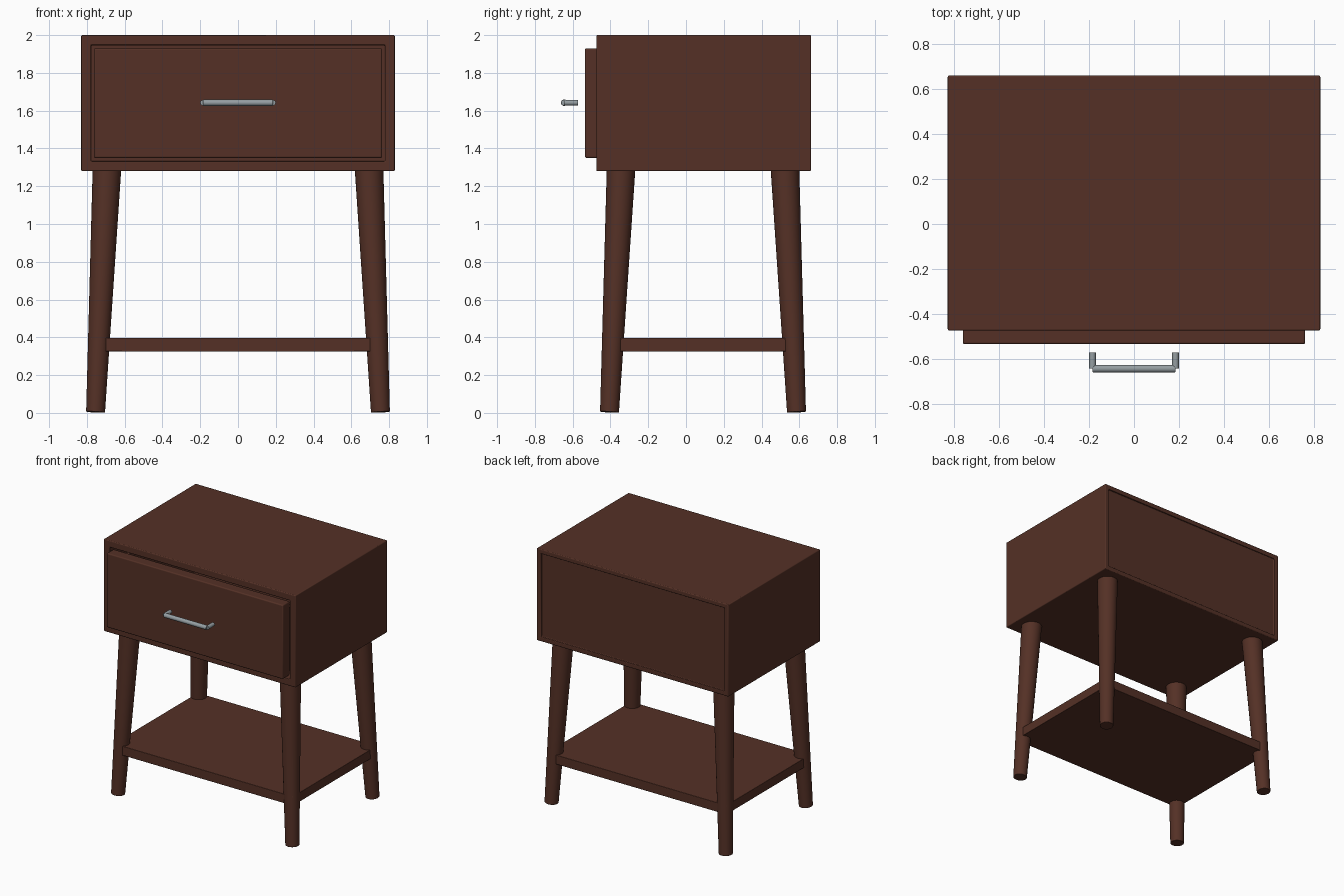
import bpy, bmesh
from math import radians
from mathutils import Vector

if "Cube" in bpy.data.objects:
    bpy.data.objects.remove(bpy.data.objects["Cube"], do_unlink=True)


def make_material(name, rgb):
    mat = bpy.data.materials.new(name)
    mat.use_nodes = True
    mat.diffuse_color = (*rgb, 1)
    mat.node_tree.nodes["Principled BSDF"].inputs["Base Color"].default_value = (*rgb, 1)
    return mat


WOOD = make_material("dark brown wood", (0.089, 0.030, 0.019))
METAL = make_material("grey metal", (0.30, 0.34, 0.36))


def finish(bm, name, mat, bevel=0):
    bmesh.ops.recalc_face_normals(bm, faces=bm.faces)
    mesh = bpy.data.meshes.new(name)
    bm.to_mesh(mesh)
    bm.free()
    obj = bpy.data.objects.new(name, mesh)
    bpy.context.collection.objects.link(obj)
    mesh.materials.append(mat)
    if bevel:
        mod = obj.modifiers.new("rounded edges", "BEVEL")
        mod.width, mod.segments = bevel, 3
        mod.limit_method = "ANGLE"
    bpy.ops.object.select_all(action="DESELECT")
    obj.select_set(True)
    bpy.context.view_layer.objects.active = obj
    bpy.ops.object.shade_smooth_by_angle(angle=radians(35))
    return obj


def box_bmesh(low, high):
    bm = bmesh.new()
    bmesh.ops.create_cube(bm, size=1)
    low, high = Vector(low), Vector(high)
    for v in bm.verts:
        v.co = (low + high) / 2 + v.co * (high - low)
    return bm


def recess(bm, direction, border, depth):
    """Inset the face looking along direction and sink it into the box."""
    direction = Vector(direction)
    face = max(bm.faces, key=lambda f: f.calc_center_median().dot(direction))
    bmesh.ops.inset_region(bm, faces=[face], thickness=border, use_even_offset=True)
    sunk = bmesh.ops.extrude_discrete_faces(bm, faces=[face])["faces"][0]
    bmesh.ops.translate(bm, verts=sunk.verts, vec=-direction * depth)


def rod(name, start, end, r_start, r_end, mat, sides=32, bevel=0):
    start, end = Vector(start), Vector(end)
    axis = end - start
    bm = bmesh.new()
    bmesh.ops.create_cone(bm, cap_ends=True, segments=sides, radius1=r_start,
                          radius2=r_end, depth=axis.length)
    turn = axis.to_track_quat("Z", "Y")
    for v in bm.verts:
        v.co = (start + end) / 2 + turn @ v.co
    return finish(bm, name, mat, bevel)


# Cabinet with an open front and a slightly sunk back panel
cabinet = box_bmesh((-0.83, -0.475, 1.28), (0.83, 0.662, 2))
cabinet.normal_update()
recess(cabinet, (0, -1, 0), 0.052, 1.08)
recess(cabinet, (0, 1, 0), 0.035, 0.012)
finish(cabinet, "cabinet", WOOD, 0.008)

# Drawer, pulled out a little
finish(box_bmesh((-0.763, -0.535, 1.35), (0.763, -0.45, 1.93)), "drawer_front", WOOD, 0.008)
tray = box_bmesh((-0.74, -0.455, 1.37), (0.74, 0.5, 1.86))
tray.normal_update()
recess(tray, (0, 0, 1), 0.03, 0.46)
finish(tray, "drawer_tray", WOOD)

# Bar handle on two posts
rod("handle_bar", (-0.185, -0.645, 1.642), (0.185, -0.645, 1.642), 0.017, 0.017, METAL, 16, 0.004)
for side, label in ((1, "left"), (-1, "right")):
    rod("handle_post_" + label, (side * 0.185, -0.572, 1.642), (side * 0.185, -0.645, 1.642),
        0.015, 0.015, METAL, 16)

# Splayed, tapered legs
MID_Y = 0.09
for sx, x_label in ((1, "left"), (-1, "right")):
    for sy, y_label in ((-1, "front"), (1, "back")):
        rod(f"{y_label}_{x_label}_leg",
            (sx * 0.754, MID_Y + sy * 0.495, 0.004), (sx * 0.693, MID_Y + sy * 0.433, 1.31),
            0.05, 0.076, WOOD, 32, 0.004)

# Lower shelf reaching into the legs
finish(box_bmesh((-0.776, MID_Y - 0.52, 0.325), (0.776, MID_Y + 0.52, 0.397)), "shelf", WOOD, 0.003)
